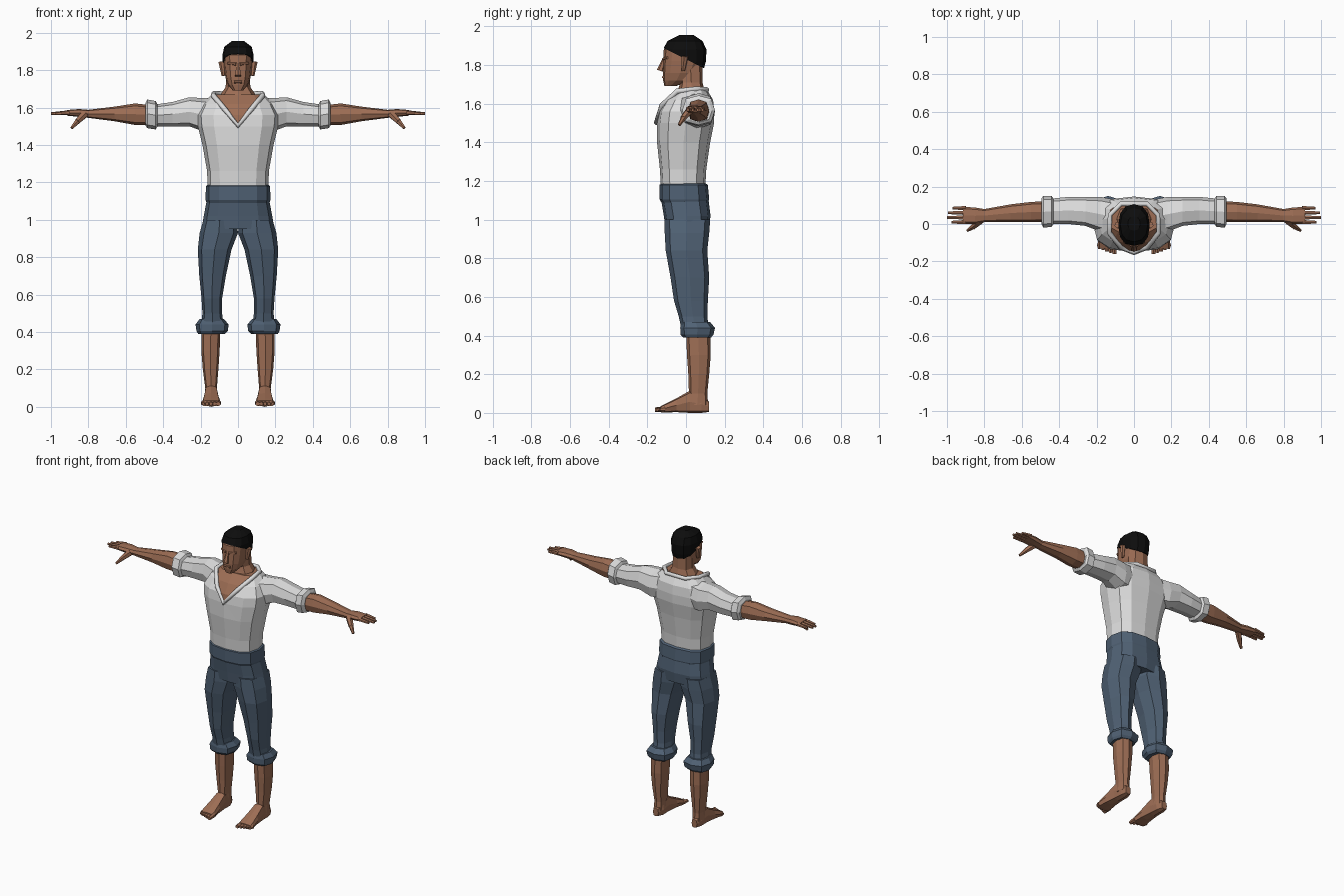
import bpy
import bmesh
from math import cos, sin, pi, copysign
from mathutils import Vector

cube = bpy.data.objects.get("Cube")
if cube:
    bpy.data.objects.remove(cube, do_unlink=True)


def material(name, r, g, b):
    mat = bpy.data.materials.new(name)
    mat.use_nodes = True
    mat.diffuse_color = (r, g, b, 1)
    shader = mat.node_tree.nodes["Principled BSDF"]
    shader.inputs["Base Color"].default_value = (r, g, b, 1)
    shader.inputs["Roughness"].default_value = 0.9
    return mat


SKIN = material("brown_skin", .34, .155, .09)
SHIRT = material("white_cloth", .72, .72, .72)
DENIM = material("blue_cloth", .08, .12, .175)
HAIR = material("black_hair", .004, .004, .004)


def finish(name, bm, mats, mirror=False):
    """Turn a bmesh into a flat shaded object, optionally mirrored across x."""
    bmesh.ops.recalc_face_normals(bm, faces=bm.faces[:])
    mesh = bpy.data.meshes.new(name)
    bm.to_mesh(mesh)
    bm.free()
    for mat in mats:
        mesh.materials.append(mat)
    obj = bpy.data.objects.new(name, mesh)
    bpy.context.collection.objects.link(obj)
    if mirror:
        mod = obj.modifiers.new("Mirror", 'MIRROR')
        mod.use_axis[0] = True
        mod.use_mirror_merge = False
    return obj


def loft(rings, axis='z', sides=8, power=.75):
    """Bridge rounded-box rings given as (station, a_min, a_max, b_min, b_max)."""
    bm = bmesh.new()
    order = {'z': lambda t, a, b: (a, b, t),
             'x': lambda t, a, b: (t, a, b),
             'y': lambda t, a, b: (a, t, b)}[axis]

    def bulge(value):
        return copysign(abs(value) ** power, value) if abs(value) > 1e-6 else 0

    loops = []
    for t, a0, a1, b0, b1 in rings:
        loop = []
        for i in range(sides):
            angle = 2 * pi * i / sides
            a = (a0 + a1) / 2 + (a1 - a0) / 2 * bulge(cos(angle))
            b = (b0 + b1) / 2 + (b1 - b0) / 2 * bulge(sin(angle))
            loop.append(bm.verts.new(order(t, a, b)))
        loops.append(loop)
    for low, high in zip(loops, loops[1:]):
        for i in range(sides):
            j = (i + 1) % sides
            bm.faces.new((low[i], low[j], high[j], high[i]))
    bm.faces.new(loops[0])
    bm.faces.new(loops[-1])
    return bm


def symmetric(rings):
    """Rings centred on x from (height, half_width, front, back)."""
    return [(z, -w, w, front, back) for z, w, front, back in rings]


def add_bar(bm, start, end, r_start, r_end, sides=6):
    """Tapered bar between two points."""
    start, end = Vector(start), Vector(end)
    way = end - start
    matrix = way.to_track_quat('Z', 'Y').to_matrix().to_4x4()
    matrix.translation = (start + end) / 2
    bmesh.ops.create_cone(bm, cap_ends=True, segments=sides, radius1=r_start,
                          radius2=r_end, depth=way.length, matrix=matrix)


# Shirt body, with the V neck cut into the front
shirt = loft(symmetric([
    (1.17, .163, -.13, .1), (1.26, .165, -.135, .105), (1.4, .19, -.15, .125),
    (1.5, .215, -.15, .145), (1.56, .22, -.142, .147),
    (1.62, .19, -.105, .14), (1.67, .14, -.05, .11)]), sides=12)
NECK_LOW, NECK_SLOPE = 1.51, 1.2
for side in (-1, 1):
    bmesh.ops.bisect_plane(
        shirt, geom=shirt.verts[:] + shirt.edges[:] + shirt.faces[:],
        plane_co=(0, 0, NECK_LOW), plane_no=(side * NECK_SLOPE, 0, -1))
for face in shirt.faces:
    c = face.calc_center_median()
    in_v = c.y < 0 and c.z > NECK_LOW + NECK_SLOPE * abs(c.x)
    if in_v or c.z > 1.669:
        face.material_index = 1
finish("shirt_body", shirt, [SHIRT, SKIN])

# Collar band around the neck opening
half = [(0, -.153, 1.503), (.07, -.125, 1.59), (.133, -.045, 1.665),
        (.128, .05, 1.675), (.07, .108, 1.672)]
path = half + [(-x, y, z) for x, y, z in reversed(half[1:])]
curve = bpy.data.curves.new("collar", 'CURVE')
curve.dimensions = '3D'
curve.bevel_depth = .014
curve.bevel_resolution = 1
spline = curve.splines.new('POLY')
spline.points.add(len(path) - 1)
for point, co in zip(spline.points, path):
    point.co = (*co, 1)
spline.use_cyclic_u = True
curve.materials.append(SHIRT)
bpy.context.collection.objects.link(bpy.data.objects.new("collar", curve))

# Sleeves and rolled sleeve cuffs
finish("sleeves", loft([
    (.1, -.06, .13, 1.47, 1.655), (.18, -.04, .145, 1.47, 1.65),
    (.26, -.01, .145, 1.5, 1.655), (.35, .0, .145, 1.5, 1.63),
    (.45, .0, .135, 1.5, 1.615)], 'x'), [SHIRT], True)
finish("sleeve_cuffs", loft([
    (.43, .0, .135, 1.5, 1.615), (.44, -.015, .15, 1.483, 1.635),
    (.485, -.02, .15, 1.49, 1.643), (.495, .0, .135, 1.505, 1.625)],
    'x'), [SHIRT], True)

# Forearms flowing into the palms
finish("forearms", loft([
    (.46, .01, .122, 1.507, 1.612), (.55, .01, .118, 1.507, 1.622),
    (.66, .012, .105, 1.527, 1.605), (.8, .01, .08, 1.545, 1.588),
    (.85, .0, .088, 1.55, 1.592), (.915, .0, .092, 1.557, 1.587)],
    'x'), [SKIN], True)

# Fingers and thumbs
hand = bmesh.new()
for i, tip in enumerate((.975, 1, .995, .97)):
    y = .01 + i * .025
    add_bar(hand, (.9, y, 1.573), (tip, y, 1.567), .013, .008)
add_bar(hand, (.82, .02, 1.565), (.86, -.015, 1.525), .022, .016)
add_bar(hand, (.855, -.01, 1.53), (.89, -.035, 1.49), .016, .008)
finish("fingers", hand, [SKIN], True)

# Trousers: seat, waistband, legs and rolled cuffs
finish("trouser_seat", loft(symmetric([
    (.95, .195, -.105, .118), (1.02, .183, -.115, .127),
    (1.1, .168, -.128, .117), (1.17, .165, -.13, .107)]), sides=12), [DENIM])
finish("waistband", loft(symmetric([
    (1.09, .168, -.128, .115), (1.105, .173, -.137, .12),
    (1.18, .172, -.137, .113), (1.188, .16, -.125, .1)]), sides=12), [DENIM])
finish("trouser_legs", loft([
    (1, .01, .185, -.112, .125), (.93, .0, .205, -.11, .12),
    (.84, .035, .215, -.105, .11), (.7, .065, .207, -.08, .12),
    (.58, .085, .195, -.062, .113), (.5, .085, .19, -.038, .11),
    (.42, .075, .2, -.02, .12)]), [DENIM], True)
finish("trouser_cuffs", loft([
    (.39, .07, .213, -.015, .13), (.405, .055, .222, -.028, .142),
    (.44, .05, .227, -.03, .15), (.47, .075, .205, -.025, .125)]),
    [DENIM], True)

# Shins, feet and toes
finish("shins", loft([
    (.42, .095, .195, .0, .125), (.3, .098, .196, .005, .128),
    (.2, .105, .188, .012, .12), (.1, .113, .175, .015, .11),
    (.04, .11, .178, .0, .115)]), [SKIN], True)
finish("feet", loft([
    (.118, .125, .165, .005, .06), (.08, .11, .175, .0, .09),
    (.02, .108, .178, .0, .115), (-.05, .1, .187, .004, .075),
    (-.11, .092, .195, .002, .045), (-.13, .095, .193, .003, .035)],
    'y', power=.6), [SKIN], True)
toes = bmesh.new()
for i in range(5):
    x = .105 + i * .02
    add_bar(toes, (x, -.11, .02), (x, -.16 + i * .007, .016),
            .015, .012 - i * .001)
finish("toes", toes, [SKIN], True)

# Neck and head
finish("neck", loft(symmetric([
    (1.62, .12, -.08, .11), (1.675, .09, -.04, .095),
    (1.71, .066, -.03, .085), (1.8, .062, -.04, .085)])), [SKIN])
finish("head", loft(symmetric([
    (1.692, .028, -.112, -.05), (1.72, .053, -.118, .02),
    (1.76, .067, -.12, .06), (1.82, .075, -.118, .085),
    (1.88, .078, -.115, .09), (1.92, .06, -.08, .07)]),
    sides=12, power=.8), [SKIN])

# Nose, mouth, brow ridges and ears
face = bmesh.new()
add_bar(face, (0, -.112, 1.835), (0, -.133, 1.77), .009, .018)
add_bar(face, (-.022, -.116, 1.738), (.022, -.116, 1.738), .008, .008)
for side in (-1, 1):
    add_bar(face, (side * .01, -.115, 1.832), (side * .055, -.095, 1.838),
            .009, .007)
    add_bar(face, (side * .078, -.015, 1.77), (side * .087, -.005, 1.845),
            .01, .018)
finish("face_features", face, [SKIN])

# Short hair, trimmed along a hairline that drops toward the nape
hair = loft(symmetric([
    (1.75, .07, -.1, .085), (1.82, .08, -.118, .103),
    (1.88, .084, -.12, .106), (1.925, .073, -.095, .085),
    (1.955, .033, -.035, .04)]), sides=12, power=.85)
bmesh.ops.bisect_plane(
    hair, geom=hair.verts[:] + hair.edges[:] + hair.faces[:],
    plane_co=(0, -.115, 1.888), plane_no=(0, .5, 1), clear_inner=True)
bmesh.ops.holes_fill(hair, edges=hair.edges[:])
finish("hair", hair, [HAIR])
